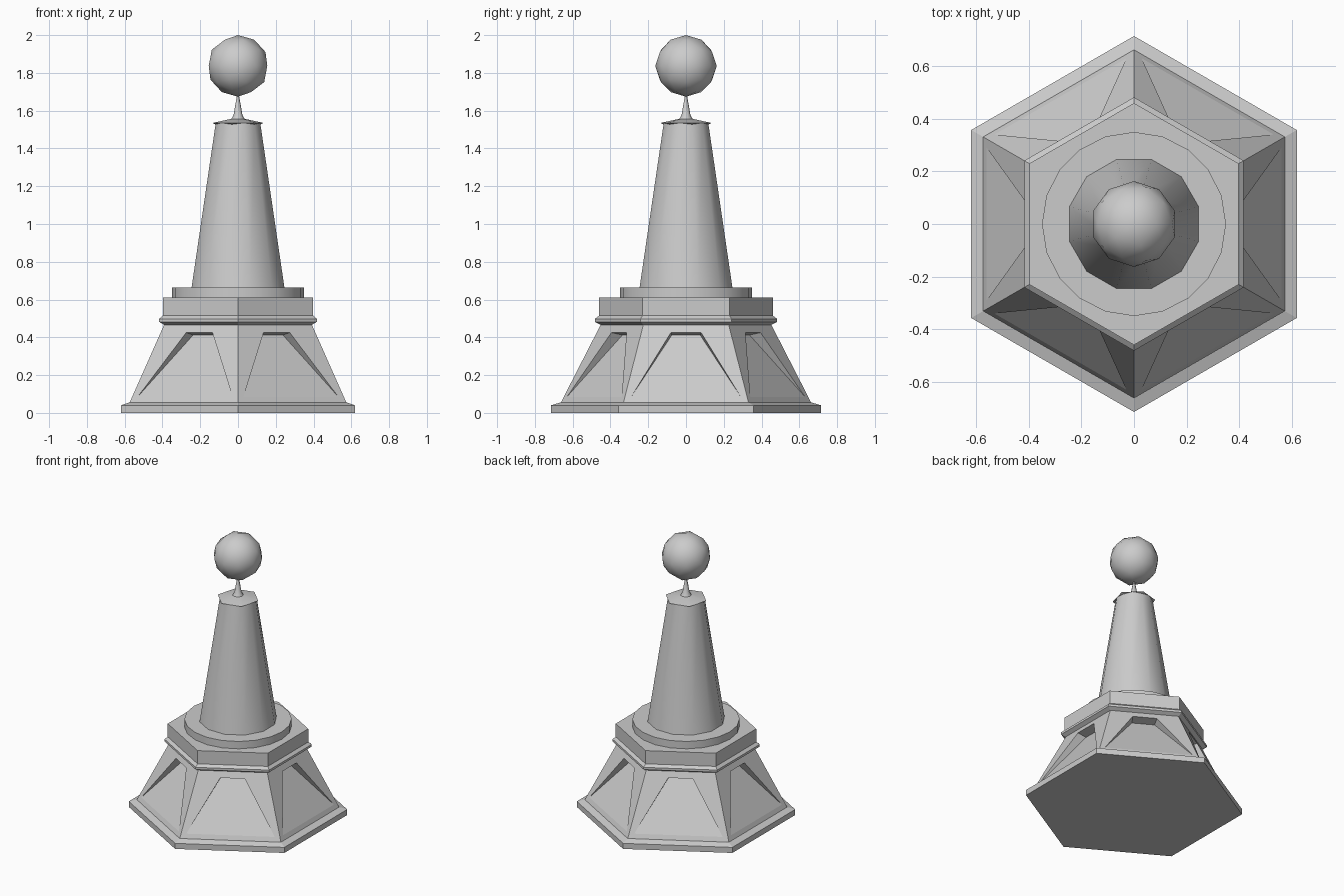
import bpy, bmesh, math
from mathutils import Matrix, Vector

cube = bpy.data.objects.get("Cube")
if cube:
    bpy.data.objects.remove(cube)

stone = bpy.data.materials.new("light_grey")
stone.use_nodes = True
GREY = (0.6, 0.6, 0.6, 1)
stone.diffuse_color = GREY
stone.node_tree.nodes["Principled BSDF"].inputs["Base Color"].default_value = GREY


def finish(name, bm, smooth=None):
    bmesh.ops.remove_doubles(bm, verts=bm.verts, dist=0.0005)
    bmesh.ops.recalc_face_normals(bm, faces=bm.faces)
    mesh = bpy.data.meshes.new(name)
    bm.to_mesh(mesh)
    bm.free()
    mesh.materials.append(stone)
    obj = bpy.data.objects.new(name, mesh)
    bpy.context.collection.objects.link(obj)
    if smooth:
        bpy.ops.object.select_all(action="DESELECT")
        obj.select_set(True)
        bpy.context.view_layer.objects.active = obj
        bpy.ops.object.shade_smooth_by_angle(angle=math.radians(smooth))
    return obj


def lathe(name, profile, sides, turn=90, smooth=None):
    """Stack of regular polygons from (radius, height) pairs, capped at both ends."""
    bm = bmesh.new()
    rings = []
    for r, z in profile:
        angles = [math.radians(turn) + math.tau * i / sides for i in range(sides)]
        rings.append([bm.verts.new((r * math.cos(a), r * math.sin(a), z)) for a in angles])
    for low, high in zip(rings, rings[1:]):
        for i in range(sides):
            j = (i + 1) % sides
            bm.faces.new((low[i], low[j], high[j], high[i]))
    bm.faces.new(rings[0][::-1])
    bm.faces.new(rings[-1])
    return finish(name, bm, smooth)


# Hexagonal foot and collar
lathe("base_plate", [(0.715, 0), (0.715, 0.04), (0.665, 0.055)], 6)
lathe("collar", [(0.45, 0.465), (0.482, 0.482), (0.482, 0.498), (0.46, 0.515), (0.46, 0.61)], 6)

# Sloping hexagonal body with a tapered recess in each side
LOW, HIGH = 0.05, 0.47
R_LOW, R_HIGH = 0.665, 0.45


def side_point(y, z, depth=0):
    r = R_LOW + (R_HIGH - R_LOW) * (z - LOW) / (HIGH - LOW)
    return Vector((r * math.cos(math.pi / 6) - depth, y, z))


bm = bmesh.new()
for k in range(6):
    spin = Matrix.Rotation(k * math.pi / 3, 3, "Z")

    def loop(points):
        return [bm.verts.new(spin @ p) for p in points]

    outer = loop([side_point(-R_LOW / 2, LOW), side_point(R_LOW / 2, LOW),
                  side_point(R_HIGH / 2, HIGH), side_point(-R_HIGH / 2, HIGH)])
    rim = loop([side_point(-0.29, 0.085), side_point(0.29, 0.085),
                side_point(0.08, 0.425), side_point(-0.08, 0.425)])
    deep = loop([side_point(0.075, 0.412, 0.07), side_point(-0.075, 0.412, 0.07)])
    for i in range(4):
        j = (i + 1) % 4
        bm.faces.new((outer[i], outer[j], rim[j], rim[i]))
    bm.faces.new((rim[0], rim[1], deep[0], deep[1]))
    bm.faces.new((rim[2], rim[3], deep[1], deep[0]))
    bm.faces.new((rim[1], rim[2], deep[0]))
    bm.faces.new((rim[3], rim[0], deep[1]))
finish("body", bm)

# Round column on its ring
lathe("column_ring", [(0.35, 0.605), (0.35, 0.663)], 20, smooth=40)
lathe("column", [(0.255, 0.66), (0.122, 1.535)], 12, turn=75, smooth=40)

# Flared cap with a thin spike
lathe("cap", [(0.118, 1.525), (0.14, 1.535), (0.04, 1.556)], 6, turn=75, smooth=50)
lathe("spike", [(0.04, 1.55), (0.024, 1.575), (0.004, 1.69)], 8, smooth=50)

# Ball finial
bm = bmesh.new()
bmesh.ops.create_icosphere(bm, subdivisions=2, radius=0.163,
                           matrix=Matrix.Translation((0, 0, 1.837)))
finish("ball", bm, smooth=60)
